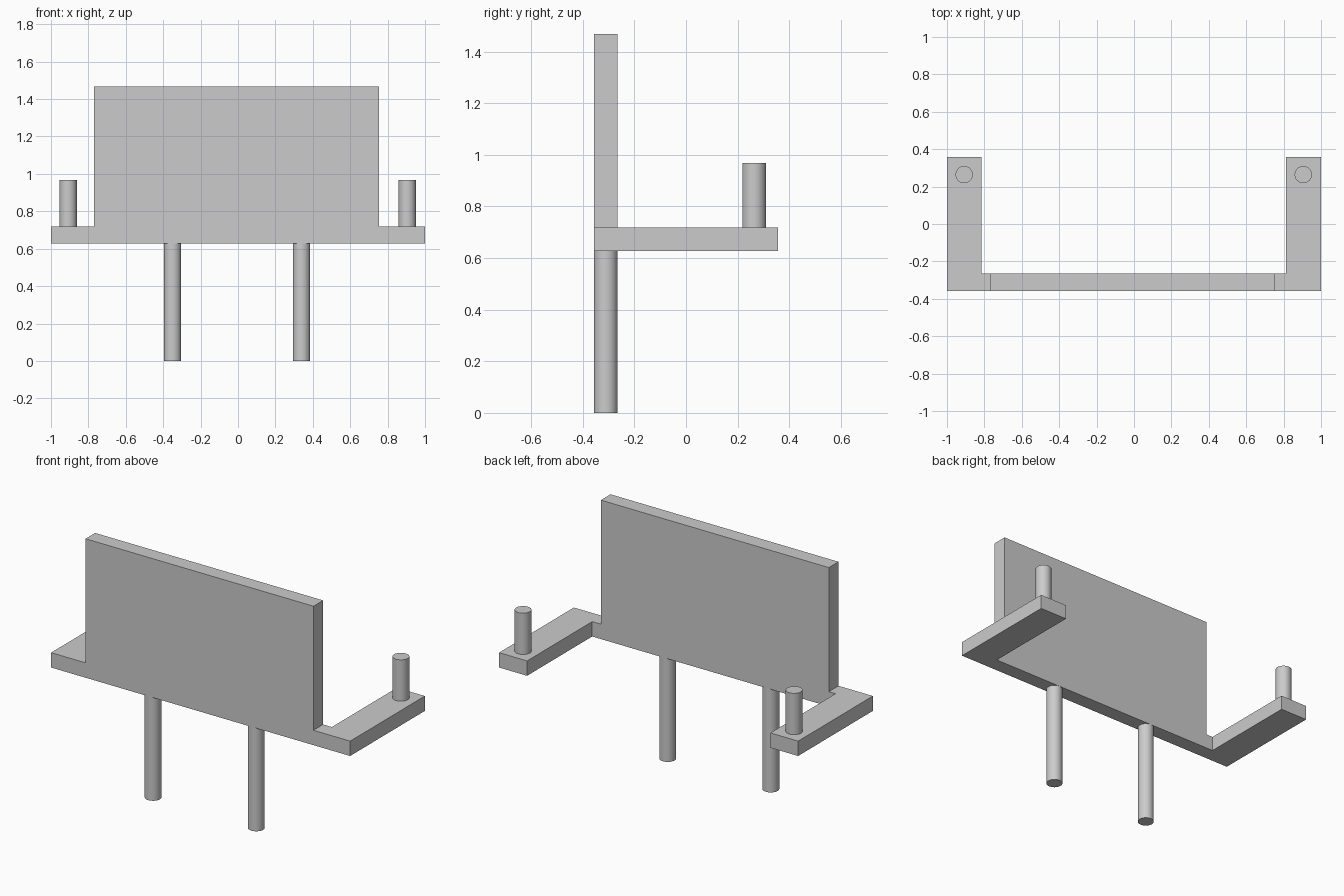
import bpy
import bmesh

cube = bpy.data.objects.get("Cube")
if cube:
    bpy.data.objects.remove(cube, do_unlink=True)

# Single plain grey
grey = bpy.data.materials.new("light grey")
grey.use_nodes = True
colour = (0.6, 0.6, 0.6, 1.0)
grey.diffuse_color = colour
grey.node_tree.nodes["Principled BSDF"].inputs["Base Color"].default_value = colour

BACK, INNER, TIP = -0.357, -0.265, 0.357    # depth of rail and arms
BOTTOM, TOP = 0.628, 0.718                  # rail thickness
PANEL_TOP, PIN_TOP = 1.468, 0.968
RADIUS = 0.046


def extrude_outline(name, outline, direction):
    """Solid made by extruding a flat outline along a direction."""
    bm = bmesh.new()
    face = bm.faces.new([bm.verts.new(p) for p in outline])
    result = bmesh.ops.extrude_face_region(bm, geom=[face], use_keep_orig=True)
    moved = [g for g in result["geom"] if isinstance(g, bmesh.types.BMVert)]
    bmesh.ops.translate(bm, verts=moved, vec=direction)
    bmesh.ops.recalc_face_normals(bm, faces=bm.faces)
    mesh = bpy.data.meshes.new(name)
    bm.to_mesh(mesh)
    bm.free()
    mesh.materials.append(grey)
    obj = bpy.data.objects.new(name, mesh)
    bpy.context.collection.objects.link(obj)
    return obj


def rod(name, x, y, low, high):
    """Smooth upright cylinder with sharp rims."""
    bpy.ops.mesh.primitive_cylinder_add(
        vertices=48, radius=RADIUS, depth=high - low, location=(x, y, (low + high) / 2))
    obj = bpy.context.object
    obj.name = name
    obj.data.materials.append(grey)
    bpy.ops.object.shade_smooth_by_angle()


# Backboard and cross rail share one inverted T outline
board = [(-1, BOTTOM), (1, BOTTOM), (1, TOP), (0.755, TOP),
         (0.755, PANEL_TOP), (-0.77, PANEL_TOP), (-0.77, TOP), (-1, TOP)]
extrude_outline("backboard_and_rail", [(x, BACK, z) for x, z in board], (0, INNER - BACK, 0))

# Side arms, with an upright pin near each tip, and the legs
for side, outer, inner, pin_x, leg_x in (("left", 1, 0.813, 0.905, 0.34),
                                         ("right", -1, -0.815, -0.908, -0.35)):
    arm = [(outer, INNER), (inner, INNER), (inner, TIP), (outer, TIP)]
    extrude_outline(side + "_arm", [(x, y, BOTTOM) for x, y in arm], (0, 0, TOP - BOTTOM))
    rod(side + "_arm_pin", pin_x, 0.264, TOP, PIN_TOP)
    rod(side + "_leg", leg_x, (BACK + INNER) / 2, 0, BOTTOM)
